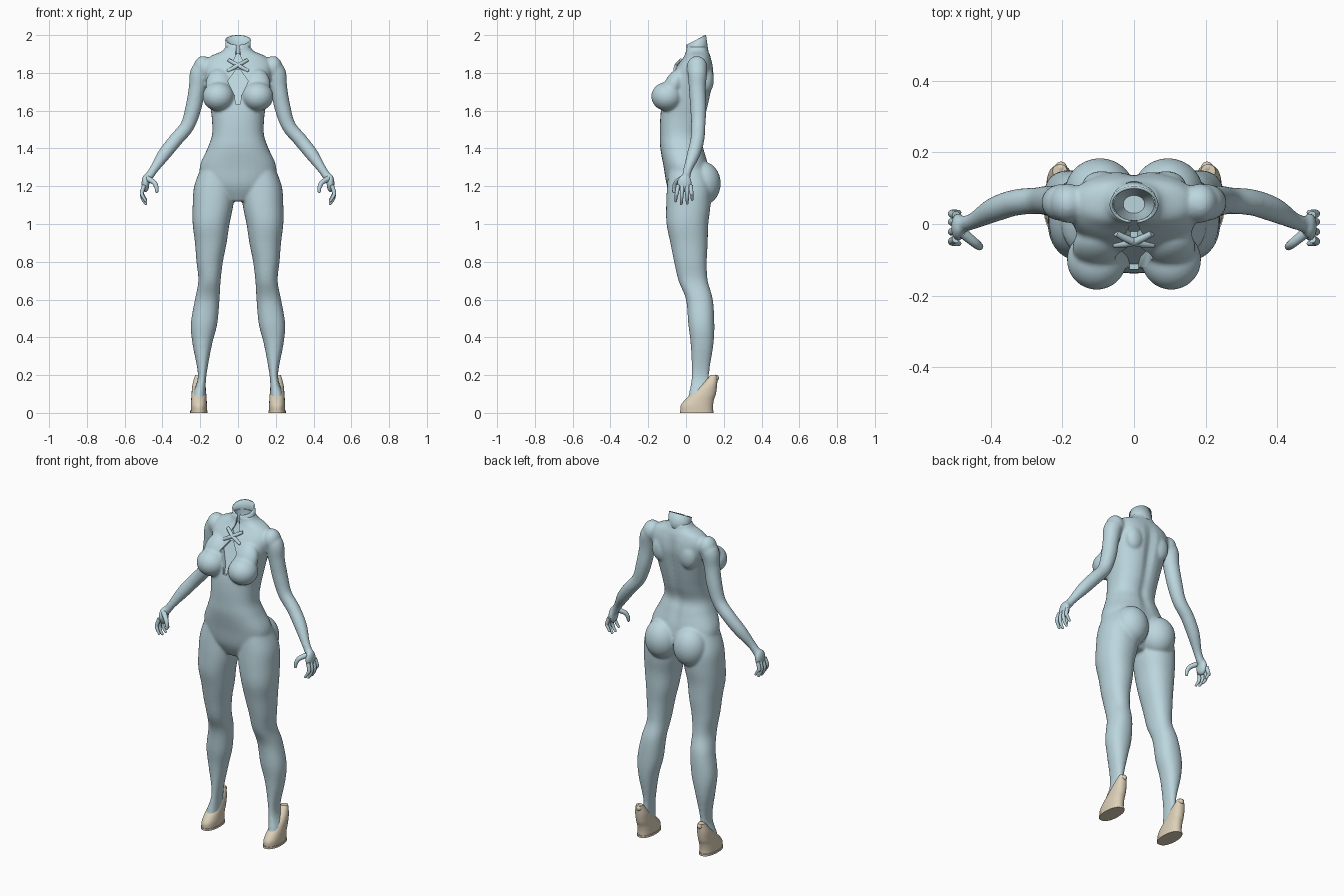
import bpy, bmesh, math
from mathutils import Vector, Matrix

cube = bpy.data.objects.get("Cube")
if cube:
    bpy.data.objects.remove(cube, do_unlink=True)


def material(name, rgb):
    m = bpy.data.materials.new(name)
    m.use_nodes = True
    m.diffuse_color = (*rgb, 1)
    m.node_tree.nodes["Principled BSDF"].inputs["Base Color"].default_value = (*rgb, 1)
    return m


BLUE = material("pale_blue", (0.50, 0.67, 0.73))
CREAM = material("cream", (0.72, 0.63, 0.48))


def spline(rows, steps=5):
    """Catmull-Rom through rows of numbers."""
    out = []
    for i in range(len(rows) - 1):
        a, b = rows[max(i - 1, 0)], rows[i]
        c, d = rows[i + 1], rows[min(i + 2, len(rows) - 1)]
        for k in range(steps):
            t = k / steps
            out.append([q + t / 2 * (r - p + t * (2*p - 5*q + 4*r - s + t * (3*(q - r) + s - p)))
                        for p, q, r, s in zip(a, b, c, d)])
    return out + [list(rows[-1])]


def loft(bm, rings):
    loops = [[bm.verts.new(p) for p in ring] for ring in rings]
    faces = [bm.faces.new(loops[0]), bm.faces.new(loops[-1])]
    for a, b in zip(loops, loops[1:]):
        for i in range(len(a)):
            j = (i + 1) % len(a)
            faces.append(bm.faces.new((a[i], a[j], b[j], b[i])))
    bmesh.ops.recalc_face_normals(bm, faces=faces)


def oval(z, x0, x1, yf, yb, power=0.9, groove=0.0, n=32):
    ring = []
    for i in range(n):
        a = math.tau * i / n
        c, s = math.cos(a), math.sin(a)
        x = math.copysign(abs(c) ** power, c) * (x1 - x0) / 2
        y = math.copysign(abs(s) ** power, s) * (yb - yf) / 2
        if s > 0:
            y -= groove * math.exp(-(x / 0.025) ** 2)
        ring.append(Vector(((x0 + x1) / 2 + x, (yf + yb) / 2 + y, z)))
    return ring


def tube(bm, rows, side=1, n=16):
    """Round limb through rows of x, y, z, radius."""
    pts = spline(rows)
    rings = []
    for i, (x, y, z, r) in enumerate(pts):
        d = Vector(pts[min(i + 1, len(pts) - 1)][:3]) - Vector(pts[max(i - 1, 0)][:3])
        u = d.cross(Vector((0, 1, 0))).normalized()
        v = d.cross(u).normalized()
        rings.append([Vector((x, y, z)) + r * (u * math.cos(math.tau * k / n) + v * math.sin(math.tau * k / n))
                      for k in range(n)])
    loft(bm, [[Vector((side * p.x, p.y, p.z)) for p in ring] for ring in rings])
    ball(bm, rows[-1][:3], [rows[-1][3]] * 3, side)


def ball(bm, centre, radii, side=1, tilt=0.0):
    c = Vector((side * centre[0], centre[1], centre[2]))
    m = Matrix.Translation(c) @ Matrix.Rotation(tilt, 4, 'X') @ Matrix.Diagonal((*radii, 1))
    bmesh.ops.create_uvsphere(bm, u_segments=28, v_segments=18, radius=1, matrix=m)


def finish(bm, name, mat):
    me = bpy.data.meshes.new(name)
    bm.to_mesh(me)
    bm.free()
    me.materials.append(mat)
    ob = bpy.data.objects.new(name, me)
    bpy.context.collection.objects.link(ob)
    return ob


def smooth(ob, angle=40):
    bpy.ops.object.select_all(action='DESELECT')
    ob.select_set(True)
    bpy.context.view_layer.objects.active = ob
    bpy.ops.object.shade_smooth_by_angle(angle=math.radians(angle))


# Torso: z, half width, front y, back y, spine groove
TORSO = [(1.12, .06, -.06, .06, 0), (1.2, .18, -.1, .12, 0), (1.3, .203, -.118, .12, .004),
         (1.4, .162, -.136, .095, .01), (1.47, .138, -.138, .078, .012), (1.55, .138, -.137, .1, .012),
         (1.62, .147, -.13, .118, .014), (1.7, .16, -.11, .135, .016), (1.78, .175, -.08, .148, .014),
         (1.84, .18, -.045, .143, .008), (1.885, .15, -.012, .13, 0), (1.915, .085, 0, .118, 0),
         (1.94, .066, .002, .112, 0)]
body = bmesh.new()
loft(body, [oval(z, -w, w, f, b, .85, g) for z, w, f, b, g in spline(TORSO)])

# Legs: z, inner x, outer x, front y, back y
LEG = [(1.3, .03, .195, -.09, .1), (1.2, .02, .232, -.1, .13), (1.1, .025, .24, -.105, .13),
       (1, .045, .24, -.103, .118), (.9, .06, .228, -.083, .115), (.8, .08, .22, -.063, .11),
       (.7, .092, .21, -.04, .115), (.6, .098, .228, 0, .142), (.47, .11, .25, .012, .15),
       (.36, .138, .24, .025, .145), (.2, .167, .212, .03, .122), (.1, .172, .238, .015, .135),
       (.05, .172, .24, 0, .12)]
ARM = [(.15, .06, 1.845, .045), (.2, .06, 1.805, .052), (.216, .06, 1.72, .045), (.235, .065, 1.62, .043),
       (.268, .065, 1.52, .038), (.33, .06, 1.445, .037), (.39, .04, 1.37, .035), (.445, .01, 1.29, .024),
       (.475, 0, 1.245, .023)]
for s in (-1, 1):
    loft(body, [oval(z, s * a, s * b, f, k) for z, a, b, f, k in spline(LEG)])
    tube(body, ARM, s, 20)
    ball(body, (.185, .058, 1.828), (.05, .055, .062), s)            # shoulder
    ball(body, (.104, -.1, 1.675), (.084, .084, .077), s)            # bust
    ball(body, (.1, -.065, 1.735), (.072, .05, .095), s, -.45)       # upper bust
    ball(body, (.095, .09, 1.215), (.098, .094, .115), s)            # seat
    ball(body, (.09, .108, 1.765), (.055, .04, .075), s)             # shoulder blade
    ball(body, (.49, -.008, 1.215), (.021, .04, .05), s)             # palm
body = finish(body, "body", BLUE)
mod = body.modifiers.new("fuse", 'REMESH')
mod.mode, mod.voxel_size = 'VOXEL', .0065
mod = body.modifiers.new("soften", 'SMOOTH')
mod.factor, mod.iterations = .5, 12

# Cutters: chest keyhole, throat opening and hollow neck
cutters = []
for name, outline in (("keyhole", [(1.635, .012), (1.68, .018), (1.73, .042), (1.757, .054), (1.785, .034),
                                   (1.815, .012)]),
                      ("throat", [(1.835, .01), (1.86, .026), (1.885, .014), (1.95, .008)])):
    bm = bmesh.new()
    shape = outline + [(z, -w) for z, w in reversed(outline)]
    loft(bm, [[Vector((w, -.3, z)) for z, w in shape],
              [Vector((w, -.118 + .45 * (z - 1.62), z)) for z, w in shape]])
    cutters.append(finish(bm, name + "_cutter", BLUE))
bm = bmesh.new()
loft(bm, [oval(z, -w, w, .055 - d, .055 + d, 1) for z, w, d in ((1.8, .03, .025), (1.9, .055, .045), (2.1, .058, .049))])
cutters.append(finish(bm, "neck_cutter", BLUE))
for c in cutters:
    c.hide_render = True
    mod = body.modifiers.new(c.name, 'BOOLEAN')
    mod.operation, mod.object = 'DIFFERENCE', c
mesh = bpy.data.meshes.new_from_object(body.evaluated_get(bpy.context.evaluated_depsgraph_get()))
body.modifiers.clear()
body.data = mesh
for c in cutters:
    bpy.data.objects.remove(c, do_unlink=True)
smooth(body, 50)

# Standing collar, open at the front and rising to the back
bm = bmesh.new()
loops = []
for z, w, f, b, rise in ((1.9, .07, -.005, .121, 0), (1.93, .065, .002, .115, .1), (1.967, .068, .002, .106, .5)):
    loop = []
    for i in range(37):
        a = math.radians(-82 + 344 * i / 36)
        y = (f + b) / 2 + (b - f) / 2 * math.sin(a)
        loop.append(bm.verts.new((w * math.cos(a), y, z + rise * (y - .04))))
    loops.append(loop)
for a, b in zip(loops, loops[1:]):
    for i in range(36):
        bm.faces.new((a[i], a[i + 1], b[i + 1], b[i]))
collar = finish(bm, "collar", BLUE)
mod = collar.modifiers.new("thickness", 'SOLIDIFY')
mod.thickness, mod.offset = .008, -1
smooth(collar)

# Crossed tie at the throat
bm = bmesh.new()
for s in (-1, 1):
    tube(bm, [(-.05, -.026, 1.868, .009), (0, -.05, 1.84, .011), (.05, -.058, 1.812, .009)], s)
smooth(finish(bm, "crossed_tie", BLUE))

for s, label in ((1, "left"), (-1, "right")):
    # Fingers and thumb
    bm = bmesh.new()
    for y, tip in ((-.042, 1.122), (-.019, 1.108), (.005, 1.11), (.025, 1.13)):
        tube(bm, [(.497, y, 1.205, .011), (.509, y * 1.15, 1.165, .0105), (.504, y * 1.25, tip + .025, .009),
                  (.489, y * 1.3, tip, .007)], s, 12)
    tube(bm, [(.478, -.025, 1.24, .015), (.445, -.052, 1.22, .013), (.432, -.062, 1.195, .011),
              (.43, -.065, 1.172, .008)], s, 12)
    smooth(finish(bm, label + "_fingers", BLUE))

    # Wedge shoe with a heel knob: z, half width, front y, back y
    bm = bmesh.new()
    rows = [(.012, .043, -.03, .142), (.04, .043, -.028, .143), (.07, .041, -.005, .148), (.1, .039, .028, .158),
            (.15, .034, .085, .165), (.2, .02, .13, .166)]
    loft(bm, [oval(z, s * .207 - w, s * .207 + w, f, b) for z, w, f, b in spline(rows)])
    ball(bm, (.204, .157, .185), (.017, .017, .017), s)
    smooth(finish(bm, label + "_shoe", CREAM))
    bm = bmesh.new()
    loft(bm, [oval(z, s * .207 - .046, s * .207 + .046, -.033, .146) for z in (0, .012)])
    smooth(finish(bm, label + "_sole", CREAM))
